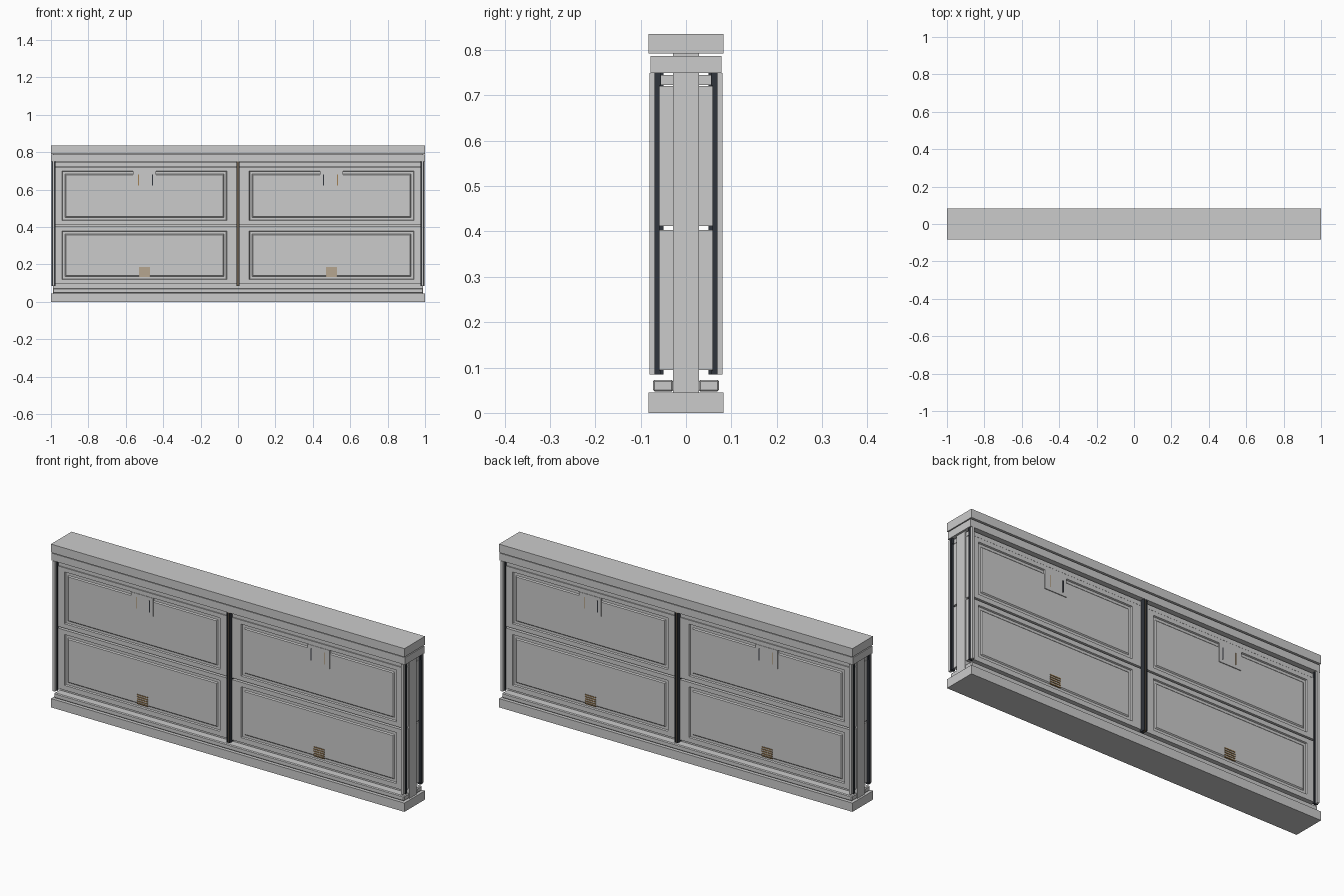
import bpy, bmesh
from mathutils import Matrix

if "Cube" in bpy.data.objects:
    bpy.data.objects.remove(bpy.data.objects["Cube"])


def material(name, rgb):
    m = bpy.data.materials.new(name)
    m.diffuse_color = (*rgb, 1)
    m.use_nodes = True
    m.node_tree.nodes["Principled BSDF"].inputs["Base Color"].default_value = m.diffuse_color
    return m


DARK = material("dark_metal", (0.03, 0.035, 0.045))
BRASS = material("brass", (0.36, 0.22, 0.09))


def finish(name, bm, mat=None):
    me = bpy.data.meshes.new(name)
    bm.to_mesh(me)
    bm.free()
    ob = bpy.data.objects.new(name, me)
    bpy.context.collection.objects.link(ob)
    if mat:
        me.materials.append(mat)
    return ob


def cube(x0, x1, y0, y1, z0, z1):
    bm = bmesh.new()
    bmesh.ops.create_cube(bm, size=1)
    bm.transform(Matrix.Translation(((x0 + x1) / 2, (y0 + y1) / 2, (z0 + z1) / 2))
                 @ Matrix.Diagonal((x1 - x0, y1 - y0, z1 - z0, 1)))
    return bm


def box(name, x0, x1, y0, y1, z0, z1, mat=None, bevel=0):
    ob = finish(name, cube(x0, x1, y0, y1, z0, z1), mat)
    if bevel:
        b = ob.modifiers.new("edge", "BEVEL")
        b.width, b.segments = bevel, 1
    return ob


# Details of one face, later turned around for the back
face_parts = []


def part(*args, **kw):
    face_parts.append(box(*args, **kw))


def panel(name, x0, x1, z0, z1, fx0, fx1, fz0, fz1):
    """Slab with a grooved, raised field on its front."""
    bm = bmesh.new()
    yb, yf, yg = -0.028, -0.060, -0.053

    def ring(a, b, c, d, y):
        return [bm.verts.new(p) for p in ((a, y, c), (b, y, c), (b, y, d), (a, y, d))]

    rings = [ring(x0, x1, z0, z1, yb), ring(x0, x1, z0, z1, yf)]
    for inset, y in ((0, yf), (0.003, yg), (0.016, yg), (0.021, yf + 0.002)):
        rings.append(ring(fx0 + inset, fx1 - inset, fz0 + inset, fz1 - inset, y))
    for r, s in zip(rings, rings[1:]):
        for i in range(4):
            j = (i + 1) % 4
            bm.faces.new((r[i], r[j], s[j], s[i]))
    bm.faces.new(rings[0])
    bm.faces.new(rings[-1])
    bmesh.ops.recalc_face_normals(bm, faces=bm.faces)
    face_parts.append(finish(name, bm))


# Base, core wall and top cap
box("base", -1, 1, -0.083, 0.083, 0, 0.045)
box("core_wall", -0.99, 0.99, -0.029, 0.029, 0.045, 0.75)
box("cornice", -1, 1, -0.078, 0.078, 0.75, 0.787)
box("cap_neck", -0.99, 0.99, -0.029, 0.029, 0.787, 0.792)
box("top_cap", -1, 1, -0.083, 0.083, 0.792, 0.835)

# Skirting ledge and top rail
part("skirting", -0.99, 0.99, -0.073, -0.028, 0.047, 0.073, bevel=0.004)
part("top_rail", -0.985, 0.985, -0.058, -0.028, 0.723, 0.745)

for s in (-1, 1):
    x0, x1 = sorted((s * 0.004, s * 0.985))
    fx0, fx1 = sorted((s * 0.06, s * 0.94))
    panel("lower_panel", x0, x1, 0.095, 0.403, fx0, fx1, 0.12, 0.38)
    panel("upper_panel", x0, x1, 0.412, 0.721, fx0, fx1, 0.435, 0.70)

    # End post: dark channel with a pale facing strip
    c = s * 0.986
    part("end_channel", c - 0.010, c + 0.010, -0.069, -0.058, 0.085, 0.75, DARK)
    part("end_facing", c - 0.006, c + 0.006, -0.081, -0.069, 0.085, 0.75)
    for z0, z1 in ((0.085, 0.093), (0.722, 0.75)):
        part("channel_foot", c - 0.008, c + 0.008, -0.060, -0.055, z0, z1, DARK)

    # Latch plate with side slots
    c = s * 0.5
    part("latch_plate", c - 0.062, c + 0.062, -0.062, -0.052, 0.605, 0.70)
    part("latch_slot", c - s * 0.043 - 0.003, c - s * 0.043 + 0.003,
         -0.063, -0.060, 0.622, 0.682, DARK)
    part("latch_pin", c + s * 0.032 - 0.002, c + s * 0.032 + 0.002,
         -0.063, -0.060, 0.622, 0.682, BRASS)

    # Vent slats
    for i in range(5):
        z = 0.135 + i * 0.011
        part("vent_slat", c - 0.03, c + 0.03, -0.061, -0.054, z, z + 0.005, BRASS)

# Centre post: two dark flanges around a brass strip
part("centre_post", -0.009, 0.009, -0.069, -0.050, 0.085, 0.75, DARK)
for s in (-1, 1):
    part("centre_flange", s * 0.006 - 0.003, s * 0.006 + 0.003, -0.081, -0.069, 0.085, 0.75, DARK)
part("centre_strip", -0.003, 0.003, -0.078, -0.069, 0.085, 0.75, BRASS)

# Same details on the back
for ob in face_parts:
    back = ob.copy()
    back.name = "back_" + ob.name
    back.rotation_euler.z = 3.14159265
    bpy.context.collection.objects.link(back)
